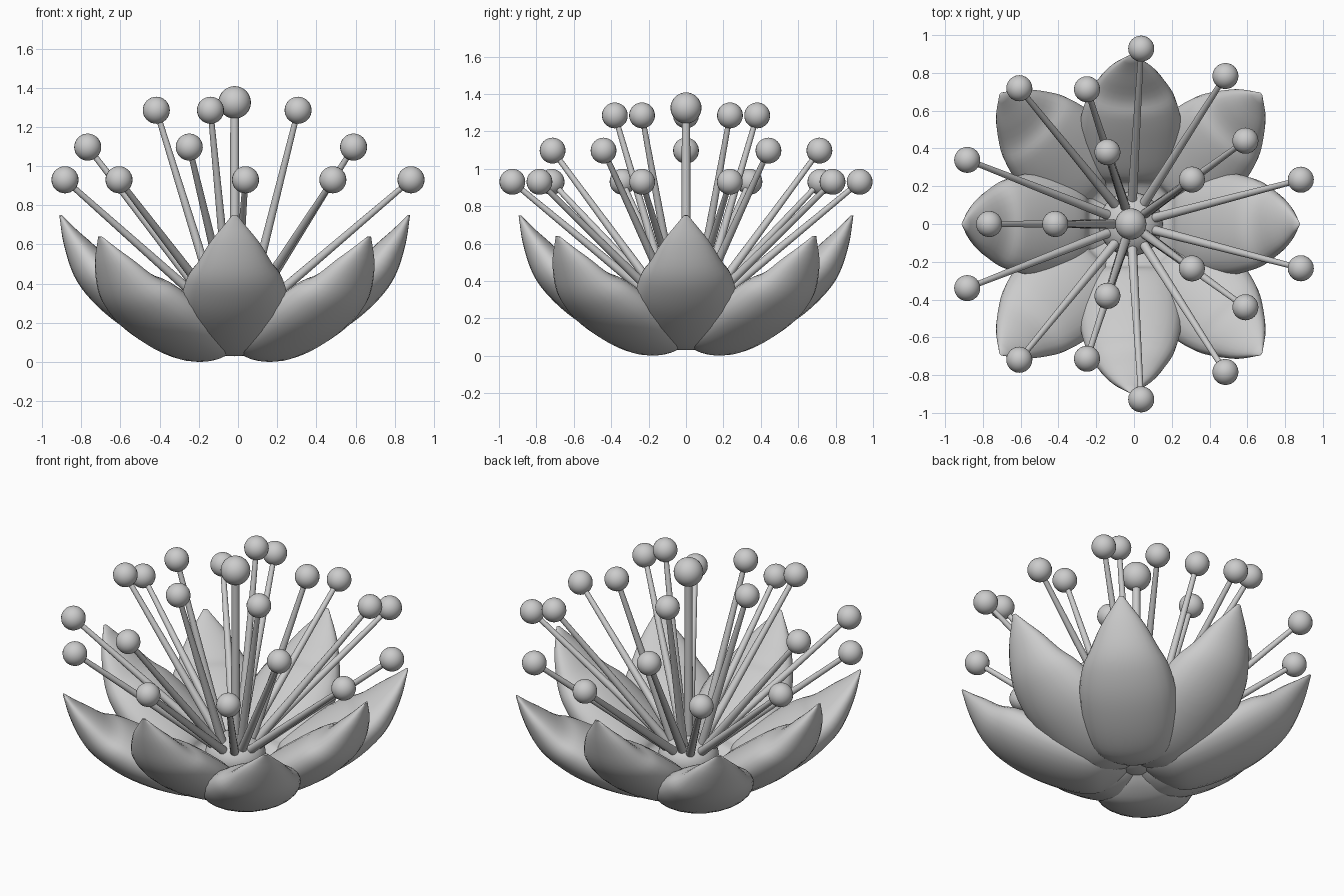
import bpy, bmesh
from math import sin, cos, pi, radians
from mathutils import Vector, Matrix

if "Cube" in bpy.data.objects:
    bpy.data.objects.remove(bpy.data.objects["Cube"])

CX = -0.017  # flower axis

# centre line of a petal: radius, height, half width, cup depth
PROFILE = [(0.02, 0.10, 0.05, 0.025), (0.12, 0.052, 0.15, 0.055), (0.25, 0.03, 0.222, 0.10),
           (0.41, 0.085, 0.26, 0.135), (0.60, 0.20, 0.27, 0.15), (0.735, 0.32, 0.247, 0.145),
           (0.82, 0.44, 0.20, 0.12), (0.872, 0.60, 0.122, 0.07), (0.895, 0.75, 0.012, 0.006)]
BULGE = 0.12  # height of the inner side above the rim


def spline(points, steps):
    """Catmull-Rom resampling of a list of 4D points."""
    p = [Vector(q) for q in points]
    p = [2 * p[0] - p[1]] + p + [2 * p[-1] - p[-2]]
    out = []
    for i in range(1, len(p) - 2):
        a, b, c, d = p[i - 1:i + 3]
        for s in range(steps):
            t = s / steps
            out.append(0.5 * (2 * b + (c - a) * t + (2 * a - 5 * b + 4 * c - d) * t * t
                              + (3 * b - a - 3 * c + d) * t ** 3))
    return out + [p[-2]]


def add_object(name, bm, angle=60):
    bmesh.ops.recalc_face_normals(bm, faces=bm.faces)
    mesh = bpy.data.meshes.new(name)
    bm.to_mesh(mesh)
    bm.free()
    ob = bpy.data.objects.new(name, mesh)
    bpy.context.collection.objects.link(ob)
    bpy.context.view_layer.objects.active = ob
    ob.select_set(True)
    bpy.ops.object.shade_smooth_by_angle(angle=radians(angle))
    ob.select_set(False)
    return ob


def petal(name, azimuth, droop):
    """Fat petal: deeply rounded outer side, rounded inner side."""
    bm = bmesh.new()
    line = spline(PROFILE, 4)
    n = 12
    rings = []
    for i, q in enumerate(line):
        tan = line[min(i + 1, len(line) - 1)] - line[max(i - 1, 0)]
        tan = Vector((tan[0], 0, tan[1])).normalized()
        nrm = Vector((-tan.z, 0, tan.x))
        base = Vector((q[0], 0, q[1]))
        w, d = q[2], q[3]
        ring = []
        for k in range(2 * n):
            a = -pi / 2 + pi * k / n
            off = d * (1 - cos(a)) if k <= n else d - BULGE * (w / 0.27) * cos(a)
            ring.append(bm.verts.new(base + Vector((0, w * sin(a), 0)) + nrm * off))
        rings.append(ring)
    for r0, r1 in zip(rings, rings[1:]):
        for k in range(2 * n):
            j = (k + 1) % (2 * n)
            bm.faces.new((r0[k], r0[j], r1[j], r1[k]))
    bm.faces.new(rings[0])
    bm.faces.new(rings[-1])
    bm.transform(Matrix.Translation((CX, 0, 0)) @ Matrix.Rotation(azimuth, 4, 'Z')
                 @ Matrix.Rotation(droop, 4, 'Y'))
    return add_object(name, bm)


def stalk(name, base, tip, r_base, r_tip, r_ball):
    """Tapered filament with a ball on its end."""
    bm = bmesh.new()
    axis = tip - base
    m = Matrix.Translation((base + tip) / 2) @ axis.to_track_quat('Z', 'Y').to_matrix().to_4x4()
    bmesh.ops.create_cone(bm, cap_ends=True, segments=16, radius1=r_base, radius2=r_tip,
                          depth=axis.length, matrix=m)
    bmesh.ops.create_uvsphere(bm, u_segments=24, v_segments=16, radius=r_ball,
                              matrix=Matrix.Translation(tip))
    return add_object(name, bm)


# petals: upright ones on the axes, lower ones on the diagonals
for i in range(8):
    outer = i % 2
    petal("outer_petal" if outer else "inner_petal", i * pi / 4, radians(6.8) if outer else 0)

# flattened receptacle in the middle
bm = bmesh.new()
bmesh.ops.create_uvsphere(bm, u_segments=32, v_segments=16, radius=0.17,
                          matrix=Matrix.Translation((CX, 0, 0.20)) @ Matrix.Diagonal((1, 1, 0.75, 1)))
add_object("receptacle", bm)

# stamens in three rings: radius, height, angles
rings = [(0.40, 1.285, [36 + 72 * k for k in range(5)]),
         (0.75, 1.097, [36 + 72 * k for k in range(5)]),
         (0.93, 0.93, [72 * k + s for k in range(5) for s in (-14.6, 14.6)])]
for r, z, angles in rings:
    for a in angles:
        out = Vector((cos(radians(a)), sin(radians(a)), 0))
        stalk("stamen", Vector((CX, 0, 0.22)) + out * 0.07, Vector((CX, 0, z)) + out * r,
              0.026, 0.014, 0.069)

# pistil
stalk("pistil", Vector((CX, 0, 0.2)), Vector((CX, 0, 1.325)), 0.026, 0.022, 0.083)
